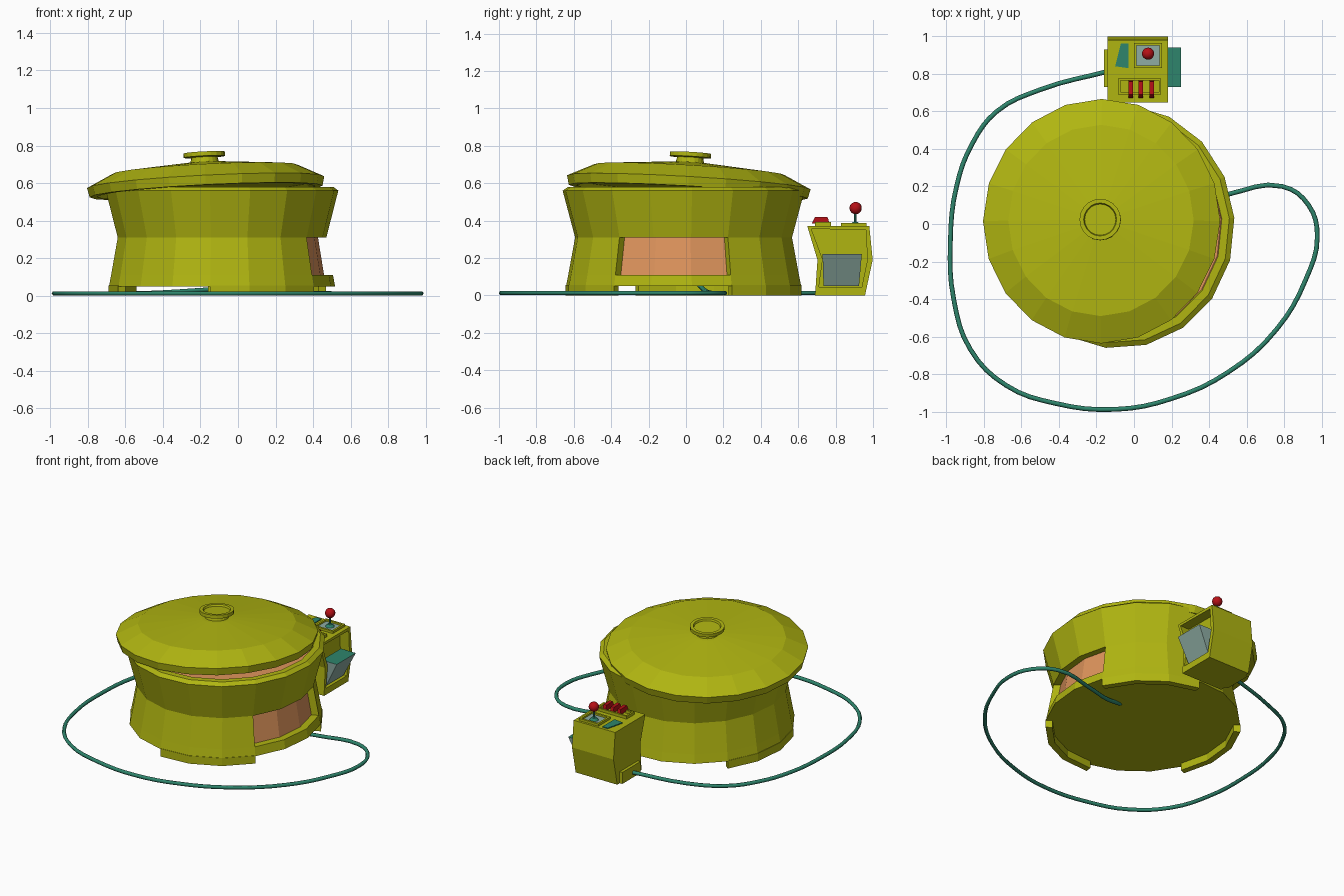
import bpy, bmesh, math
from mathutils import Matrix

if "Cube" in bpy.data.objects:
    bpy.data.objects.remove(bpy.data.objects["Cube"])


def material(name, rgb):
    m = bpy.data.materials.new(name)
    lin = [(c / 255 / 12.92) if c < 11 else ((c / 255 + 0.055) / 1.055) ** 2.4 for c in rgb]
    m.diffuse_color = (*lin, 1)
    m.use_nodes = True
    m.node_tree.nodes["Principled BSDF"].inputs["Base Color"].default_value = m.diffuse_color
    return m


YELLOW = material("olive_yellow", (176, 181, 17))
ORANGE = material("orange", (222, 148, 92))
TEAL = material("teal", (46, 133, 108))
RED = material("red", (182, 16, 22))
GLASS = material("pale_grey_green", (142, 172, 163))


def finish(bm, name, *mats):
    bmesh.ops.recalc_face_normals(bm, faces=bm.faces)
    me = bpy.data.meshes.new(name)
    bm.to_mesh(me)
    bm.free()
    for m in mats:
        me.materials.append(m)
    ob = bpy.data.objects.new(name, me)
    bpy.context.collection.objects.link(ob)
    return ob


def lathe(profile, sides, turn=0.0, sx=1.0):
    """Revolve (radius, z) points; radius 0 closes an end."""
    bm = bmesh.new()
    rings = []
    for r, z in profile:
        if r == 0:
            rings.append([bm.verts.new((0, 0, z))] * sides)
        else:
            angles = [turn + 2 * math.pi * i / sides for i in range(sides)]
            rings.append([bm.verts.new((sx * r * math.cos(a), r * math.sin(a), z)) for a in angles])
    for a, b in zip(rings, rings[1:]):
        for i in range(sides):
            j = (i + 1) % sides
            bm.faces.new(list(dict.fromkeys((a[i], a[j], b[j], b[i]))))
    return bm


def prism(points, axis, lo, hi):
    """Extrude a 2D outline along axis 'x' (y, z points) or 'z' (x, y points)."""
    bm = bmesh.new()
    place = (lambda p, d: (d, p[0], p[1])) if axis == "x" else (lambda p, d: (p[0], p[1], d))
    a = [bm.verts.new(place(p, lo)) for p in points]
    b = [bm.verts.new(place(p, hi)) for p in points]
    bm.faces.new(a)
    bm.faces.new(b)
    for i in range(len(a)):
        j = (i + 1) % len(a)
        bm.faces.new((a[i], a[j], b[j], b[i]))
    return bm


def rect(x0, x1, y0, y1):
    return [(x0, y0), (x1, y0), (x1, y1), (x0, y1)]


# ---------- pot body with recessed orange window ----------
CENTRE = (-0.085, -0.013, 0)
TURN, SX, N = math.radians(4), 0.955, 18
bm = lathe([(0, 0.05), (0.632, 0.05), (0.62, 0.11), (0.583, 0.31), (0.65, 0.56),
            (0.622, 0.58), (0.58, 0.58), (0.575, 0.565), (0, 0.565)], N, TURN, SX)
window = []
for f in bm.faces:
    c = f.calc_center_median()
    ang = math.degrees(math.atan2(c.y, c.x))
    if 0.12 < c.z < 0.3 and -36 < ang < 24:
        window.append(f)
    if c.z > 0.564 and c.xy.length < 0.55:
        f.material_index = 1
bmesh.ops.recalc_face_normals(bm, faces=bm.faces)
new = bmesh.ops.extrude_face_region(bm, geom=window)["geom"]
bmesh.ops.delete(bm, geom=[f for f in window if f.is_valid], context="FACES")
for g in new:
    if isinstance(g, bmesh.types.BMVert):
        g.co.x *= 0.92
        g.co.y *= 0.92
    elif isinstance(g, bmesh.types.BMFace):
        g.material_index = 1
finish(bm, "pot_body", YELLOW, ORANGE).location = CENTRE

# ---------- three curved feet ----------
for k in range(3):
    arc = [TURN + math.radians(20 + 120 * k + 20 * i) for i in range(4)]
    outline = [(SX * r * math.cos(a), r * math.sin(a))
               for r, seq in ((0.634, arc), (0.59, arc[::-1])) for a in seq]
    finish(prism(outline, "z", 0, 0.055), f"foot_{k + 1}", YELLOW).location = CENTRE

# ---------- tilted lid with knob ----------
lid = finish(lathe([(0, 0.025), (0.58, 0.025), (0.6, 0.0), (0.64, 0.0), (0.652, 0.05),
                    (0.51, 0.118), (0.1, 0.155), (0, 0.157)], 20, 0, 0.97), "lid", YELLOW)
knob = finish(lathe([(0.078, 0.145), (0.07, 0.182), (0.11, 0.185), (0.11, 0.208),
                     (0.088, 0.208), (0.083, 0.196), (0, 0.196)], 20), "lid_knob", YELLOW)
for ob in (lid, knob):
    ob.location = (-0.17, 0.012, 0.555)
    ob.rotation_euler = (-0.058, -0.05, 0)

# ---------- cable ----------
path = [(-0.13, .815, .035), (-.5, .715, .014), (-.73, .6, .013), (-.86, .43, .013),
        (-.945, .2, .013), (-.978, -.1, .013), (-.96, -.4, .013), (-.87, -.67, .013),
        (-.68, -.86, .013), (-.42, -.955, .013), (-.1, -.987, .013), (.2, -.93, .013),
        (.5, -.79, .013), (.76, -.56, .013), (.915, -.295, .013), (.976, -.07, .013),
        (.93, .1, .013), (.79, .2, .013), (.5, .158, .013), (.32, .11, .02), (.17, .07, .055)]
cu = bpy.data.curves.new("cable", "CURVE")
cu.dimensions = "3D"
cu.bevel_depth, cu.bevel_resolution, cu.resolution_u = 0.0125, 1, 4
cu.use_fill_caps = True
sp = cu.splines.new("BEZIER")
sp.bezier_points.add(len(path) - 1)
for p, co in zip(sp.bezier_points, path):
    p.co = co
    p.handle_left_type = p.handle_right_type = "AUTO"
cu.materials.append(TEAL)
bpy.context.collection.objects.link(bpy.data.objects.new("cable", cu))

# ---------- control box with recessed right side ----------
outline = [(.69, 0), (.957, 0), (.998, .19), (.98, .372), (.648, .372), (.703, .19)]
bm = prism(outline, "x", -0.14, 0.18)
bmesh.ops.recalc_face_normals(bm, faces=bm.faces)
side = [f for f in bm.faces if f.normal.x > 0.9]
bmesh.ops.inset_individual(bm, faces=side, thickness=0.028)
for v in side[0].verts:
    v.co.z = max(v.co.z, 0.045)
inner = bmesh.ops.extrude_discrete_faces(bm, faces=side)["faces"]
bmesh.ops.translate(bm, verts=list(inner[0].verts), vec=(-0.07, 0, 0))
finish(bm, "control_box", YELLOW)
finish(prism(rect(-0.16, -0.13, 0.73, 0.93), "z", 0.0, 0.08), "cable_socket", YELLOW)

# hatch flap: pale outside, teal top and inside
bm = bmesh.new()
quad = [(.165, .735, .05), (.165, .925, .05), (.25, .94, .222), (.25, .73, .222)]
front = [bm.verts.new(q) for q in quad]
back = [bm.verts.new((.135, y, z)) for x, y, z in quad]
bm.faces.new(front)
for i in range(4):
    j = (i + 1) % 4
    f = bm.faces.new((front[i], front[j], back[j], back[i]))
    f.material_index = 1 if i == 2 else 0
finish(bm, "hatch_flap", GLASS, TEAL)

# ---------- top panel details ----------
TOP = 0.372


def frame(name, x0, x1, y0, y1, w, height, mat):
    for i, r in enumerate(((x0, x1, y0, y0 + w), (x0, x1, y1 - w, y1),
                           (x0, x0 + w, y0 + w, y1 - w), (x1 - w, x1, y0 + w, y1 - w))):
        finish(prism(rect(*r), "z", TOP - 0.004, TOP + height), f"{name}_{i + 1}", mat)


frame("joystick_frame", 0.0, 0.15, 0.83, 0.965, 0.014, 0.016, YELLOW)
finish(prism(rect(0.014, 0.136, 0.844, 0.951), "z", TOP - 0.004, TOP + 0.004), "joystick_plate", GLASS)
finish(prism([(-.1, .84), (-.03, .83), (-.03, .962), (-.07, .962)], "z", TOP - 0.004, TOP + 0.006),
       "side_panel", TEAL)
frame("lever_frame", -0.085, 0.145, 0.69, 0.775, 0.012, 0.02, YELLOW)

# joystick
stick = finish(lathe([(0, 0.37), (0.035, 0.37), (0.016, 0.392), (0.006, 0.394), (0.006, 0.45), (0, 0.45)], 10),
               "joystick_stick", TEAL)
stick.location = (0.075, 0.905, 0)
bm = bmesh.new()
bmesh.ops.create_uvsphere(bm, u_segments=14, v_segments=9, radius=0.033,
                          matrix=Matrix.Translation((0.075, 0.907, 0.467)))
for f in bm.faces:
    f.smooth = True
finish(bm, "joystick_ball", RED)

# three red levers
for i, x in enumerate((-0.016, 0.037, 0.094)):
    bm = prism([(.672, .385), (.768, .378), (.758, .418), (.69, .42)], "x", x - 0.012, x + 0.012)
    finish(bm, f"lever_{i + 1}", RED)
